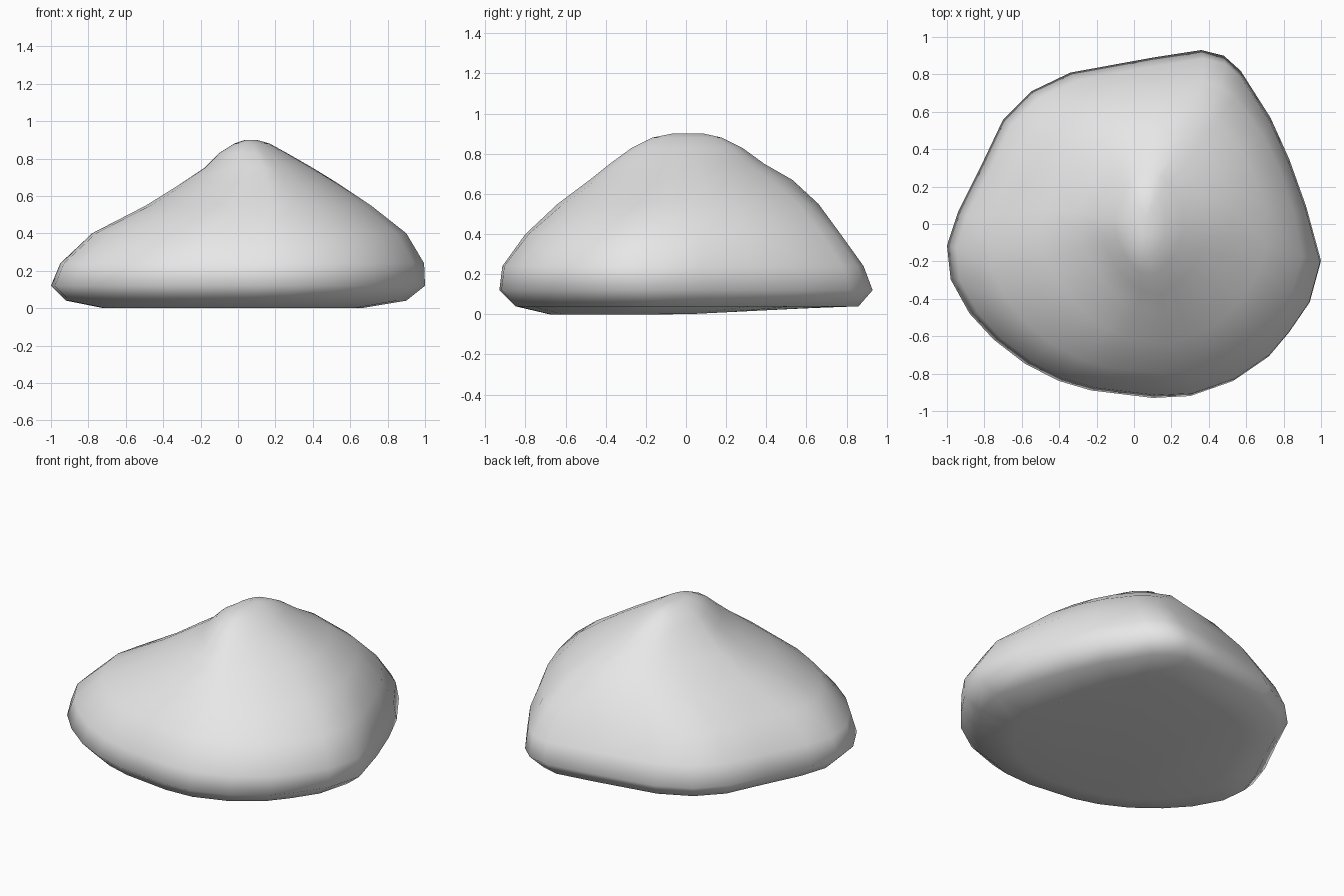
import bpy, bmesh, math

if "Cube" in bpy.data.objects:
    bpy.data.objects.remove(bpy.data.objects["Cube"])

# Ground outline seen from above
OUTLINE = [(1.0, -.19), (.92, .1), (.83, .35), (.73, .57), (.57, .82), (.48, .90), (.36, .93),
           (.1, .89), (-.34, .81), (-.55, .71), (-.70, .56), (-.81, .33), (-.94, .07),
           (-1.0, -.11), (-.98, -.29), (-.88, -.47), (-.75, -.61), (-.58, -.74), (-.4, -.83),
           (-.23, -.88), (.1, -.92), (.3, -.91), (.53, -.83), (.72, -.70), (.83, -.57), (.94, -.41)]

# Levels: z, x min, x max, y min, y max, rounding to an ellipse, pinch to a diamond
LEVELS = [(.0, -.72, .66, -.68, .62, 0, 0), (.04, -.92, .90, -.85, .86, 0, 0),
          (.12, -1.0, 1.0, -.93, .93, 0, 0), (.24, -.95, .995, -.915, .885, 0, 0),
          (.40, -.78, .90, -.80, .77, .25, 0), (.55, -.49, .71, -.64, .66, .6, .1),
          (.67, -.30, .53, -.48, .53, .9, .25), (.75, -.18, .40, -.38, .39, 1, .3),
          (.83, -.10, .26, -.27, .28, 1, .2), (.88, -.02, .17, -.17, .18, 1, 0),
          (.90, .04, .10, -.07, .09, 1, 0)]


def ring(x0, x1, y0, y1, rounding, pinch):
    """Outline, rounded and pinched, then fitted to the given extents."""
    pts = []
    for x, y in OUTLINE:
        t = math.atan2(y, x)
        x += (math.cos(t) - x) * rounding
        y += (math.sin(t) - y) * rounding
        f = (math.hypot(x, y) / (abs(x) + abs(y))) ** pinch
        pts.append((x * f, y * f))
    xs, ys = [p[0] for p in pts], [p[1] for p in pts]
    fit = lambda v, vals, a, b: a + (b - a) * (v - min(vals)) / (max(vals) - min(vals))
    return [(fit(x, xs, x0, x1), fit(y, ys, y0, y1)) for x, y in pts]


# Boulder: stacked rings, capped at both ends, underside rising at the back
bm = bmesh.new()
rings = [[bm.verts.new((x, y, z + (max(0, y) * .05 if z == 0 else 0)))
          for x, y in ring(*ext)] for z, *ext in LEVELS]
n = len(OUTLINE)
for a, b in zip(rings, rings[1:]):
    for i in range(n):
        j = (i + 1) % n
        bm.faces.new((a[i], a[j], b[j], b[i]))
bm.faces.new(rings[0][::-1])
bm.faces.new(rings[-1])
for f in bm.faces:
    f.smooth = True
mesh = bpy.data.meshes.new("boulder")
bm.to_mesh(mesh)
bm.free()
boulder = bpy.data.objects.new("boulder", mesh)
bpy.context.collection.objects.link(boulder)

stone = bpy.data.materials.new("light grey stone")
stone.diffuse_color = (.8, .8, .8, 1)
stone.use_nodes = True
stone.node_tree.nodes["Principled BSDF"].inputs["Base Color"].default_value = stone.diffuse_color
mesh.materials.append(stone)
